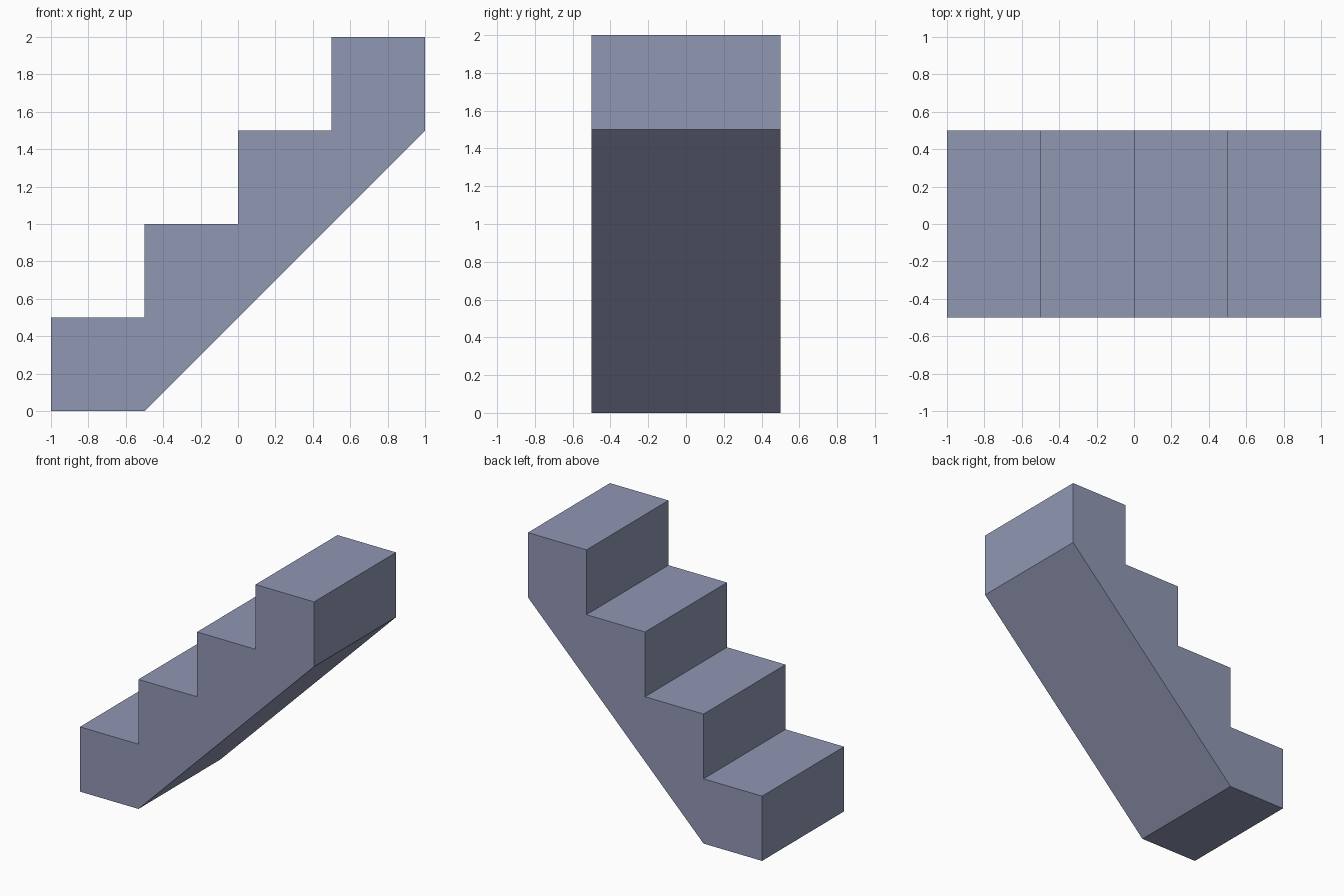
import bpy, bmesh

if "Cube" in bpy.data.objects:
    bpy.data.objects.remove(bpy.data.objects["Cube"])

STEPS, RUN, RISE, WIDTH = 4, 0.5, 0.5, 1.0

# Side profile: stepped top, sloping underside
profile = []
for i in range(STEPS):
    x, z = -1 + i * RUN, (i + 1) * RISE
    profile += [(x, z), (x + RUN, z)]
profile[0:0] = [(-1 + RUN, 0), (-1, 0)]
profile.append((1, (STEPS - 1) * RISE))

# Extrude the profile across the width
bm = bmesh.new()
face = bm.faces.new([bm.verts.new((x, -WIDTH / 2, z)) for x, z in profile])
ext = bmesh.ops.extrude_face_region(bm, geom=[face], use_keep_orig=True)
moved = [v for v in ext["geom"] if isinstance(v, bmesh.types.BMVert)]
bmesh.ops.translate(bm, verts=moved, vec=(0, WIDTH, 0))
bmesh.ops.recalc_face_normals(bm, faces=bm.faces)

mesh = bpy.data.meshes.new("staircase")
bm.to_mesh(mesh)
bm.free()

# Single flat colour
mat = bpy.data.materials.new("blue grey")
mat.diffuse_color = (0.28, 0.31, 0.45, 1)
mat.use_nodes = True
mat.node_tree.nodes["Principled BSDF"].inputs["Base Color"].default_value = mat.diffuse_color
mesh.materials.append(mat)

stairs = bpy.data.objects.new("staircase", mesh)
bpy.context.collection.objects.link(stairs)
